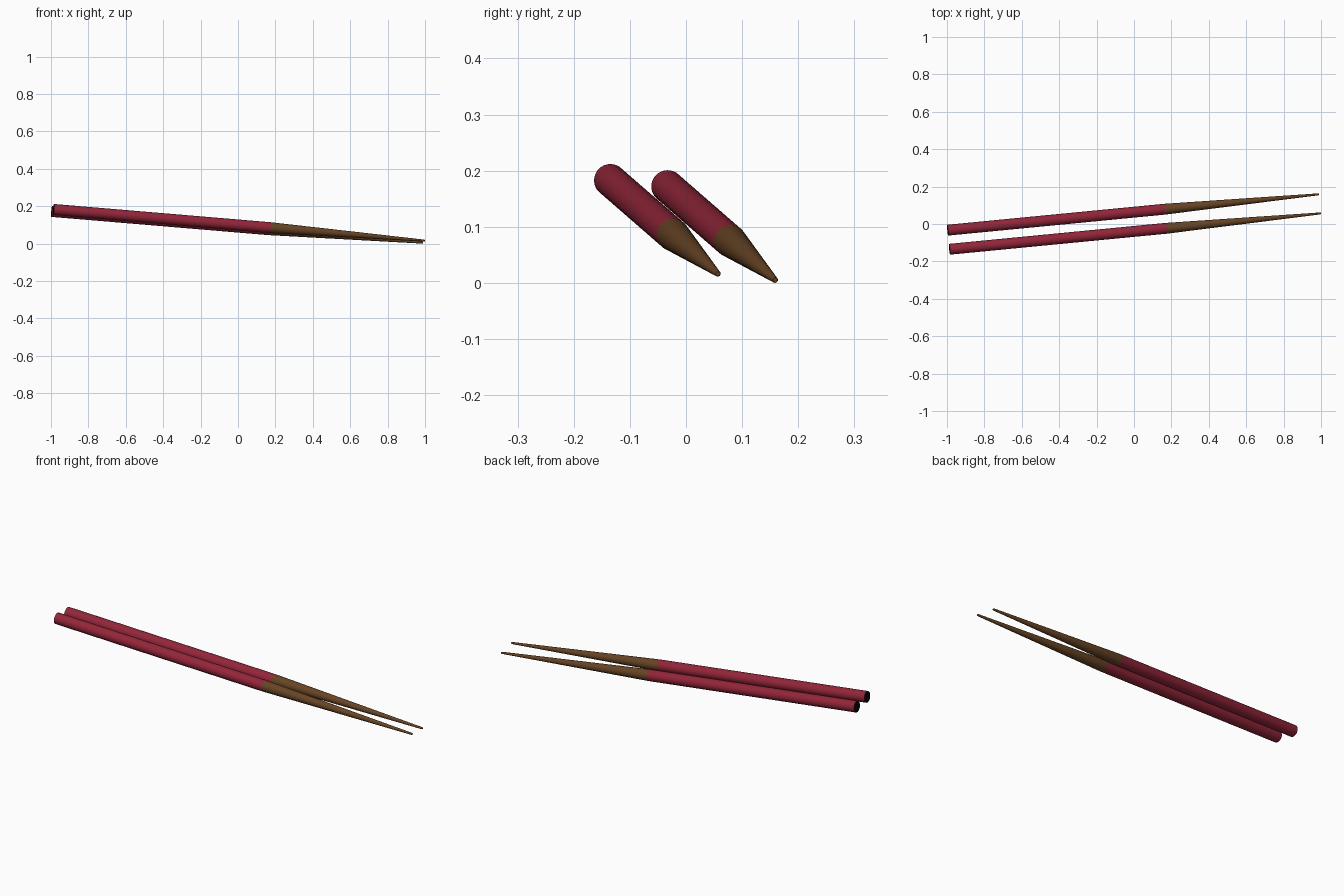
import bpy, bmesh, math
from mathutils import Vector

if "Cube" in bpy.data.objects:
    bpy.data.objects.remove(bpy.data.objects["Cube"])

SIDES = 32


def material(name, color):
    m = bpy.data.materials.new(name)
    m.diffuse_color = (*color, 1)
    m.use_nodes = True
    m.node_tree.nodes["Principled BSDF"].inputs["Base Color"].default_value = m.diffuse_color
    return m


red = material("lacquer red", (0.29, 0.019, 0.041))
brown = material("dark wood", (0.135, 0.058, 0.018))
black = material("black end", (0.003, 0.002, 0.002))

# profile: fraction along the axis, radius
PROFILE = [(0.0, 0.029), (0.583, 0.029), (0.998, 0.0052), (1.0, 0.0035)]


def chopstick(name, butt, tip):
    butt, tip = Vector(butt), Vector(tip)
    axis = tip - butt
    bm = bmesh.new()
    rings = []
    for t, r in PROFILE:
        rings.append([bm.verts.new((r * math.cos(a), r * math.sin(a), t * axis.length))
                      for a in (2 * math.pi * i / SIDES for i in range(SIDES))])
    # red handle, then the tapering wooden end
    for k, (lo, hi) in enumerate(zip(rings, rings[1:])):
        for i in range(SIDES):
            j = (i + 1) % SIDES
            f = bm.faces.new((lo[i], lo[j], hi[j], hi[i]))
            f.material_index = 0 if k == 0 else 1
    # butt and tip caps
    bm.faces.new(rings[0][::-1]).material_index = 2
    bm.faces.new(rings[-1]).material_index = 1
    mesh = bpy.data.meshes.new(name)
    bm.to_mesh(mesh)
    bm.free()
    for m in (red, brown, black):
        mesh.materials.append(m)
    ob = bpy.data.objects.new(name, mesh)
    bpy.context.collection.objects.link(ob)
    ob.location = butt
    ob.rotation_euler = axis.to_track_quat('Z', 'Y').to_euler()
    bpy.ops.object.select_all(action='DESELECT')
    ob.select_set(True)
    bpy.context.view_layer.objects.active = ob
    bpy.ops.object.shade_smooth_by_angle(angle=math.radians(30))


chopstick("front_chopstick", (-0.986, -0.135, 0.183), (1.0, 0.057, 0.016))
chopstick("back_chopstick", (-0.996, -0.033, 0.172), (0.99, 0.159, 0.005))
